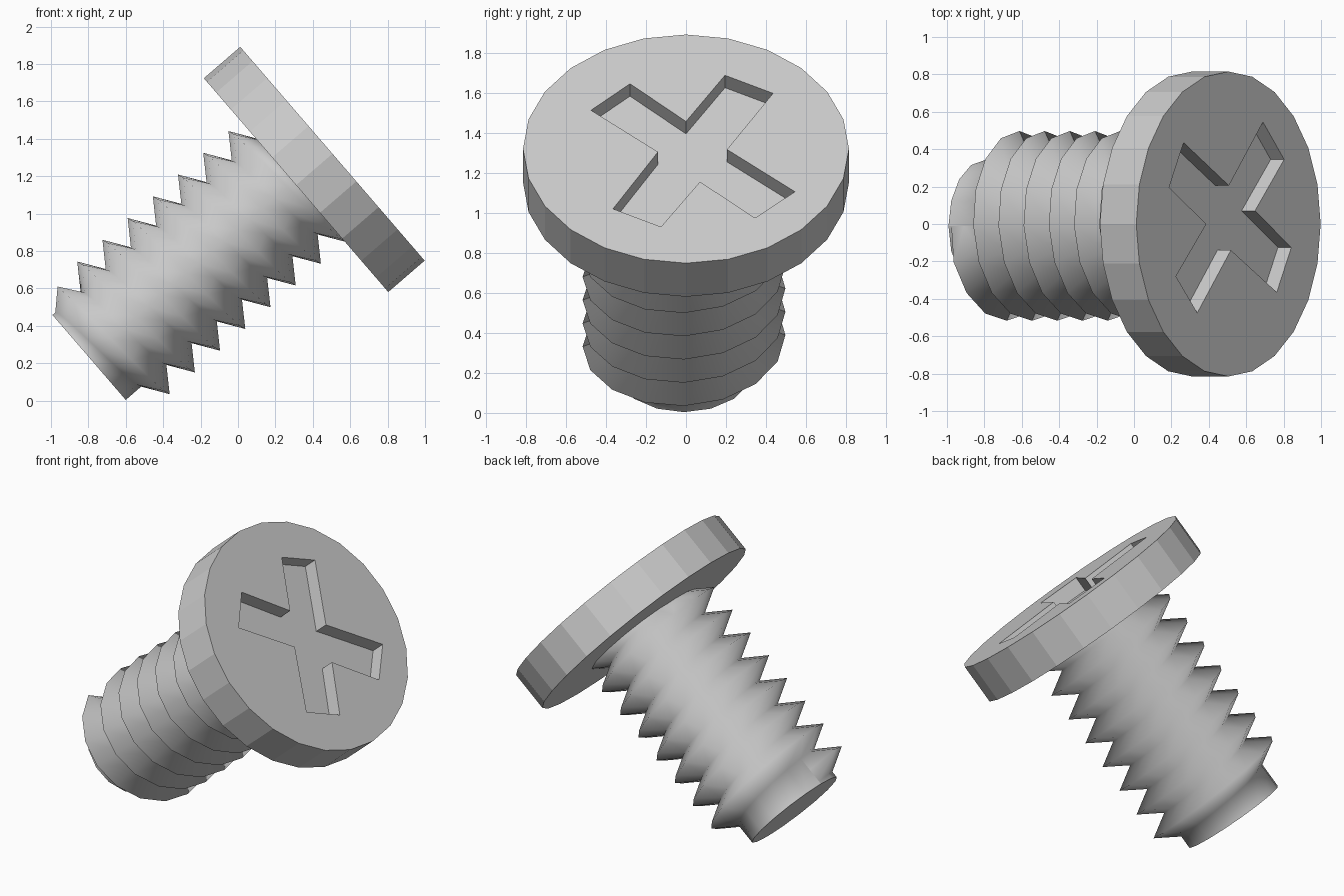
import bpy, bmesh
from math import sin, cos, pi
from mathutils import Matrix

if "Cube" in bpy.data.objects:
    bpy.data.objects.remove(bpy.data.objects["Cube"])

# Tilted screw frame: local Z is the screw axis, local X points down-right
TILT = Matrix(((0.653, 0, 0.757, 0), (0, 1, 0, 0), (-0.757, 0, 0.653, 0), (0, 0, 0, 1)))


def finish(bm, name):
    bmesh.ops.recalc_face_normals(bm, faces=bm.faces[:])
    mesh = bpy.data.meshes.new(name)
    bm.to_mesh(mesh)
    bm.free()
    ob = bpy.data.objects.new(name, mesh)
    ob.matrix_world = TILT
    bpy.context.collection.objects.link(ob)
    return ob


def prism(name, outline, z0, z1):
    bm = bmesh.new()
    low = [bm.verts.new((x, y, z0)) for x, y in outline]
    top = [bm.verts.new((x, y, z1)) for x, y in outline]
    bm.faces.new(low)
    bm.faces.new(top)
    n = len(outline)
    for i in range(n):
        j = (i + 1) % n
        bm.faces.new((low[i], low[j], top[j], top[i]))
    return finish(bm, name)


# Head: slightly oval disc with a cross recess
HX, HEAD_LOW, HEAD_TOP, SLOT = -0.67, 0.988, 1.245, 0.095
head = prism("head", [(HX + 0.755 * cos(2 * pi * i / 24), 0.815 * sin(2 * pi * i / 24))
                      for i in range(24)], HEAD_LOW, HEAD_TOP)
cross = [(-0.43, -0.28), (-0.255, -0.475), (0.02, -0.14), (0.396, -0.365), (0.515, -0.125),
         (0.217, 0.07), (0.456, 0.345), (0.283, 0.545), (0.004, 0.205), (-0.367, 0.435),
         (-0.486, 0.195), (-0.181, 0.0)]
cutter = prism("recess_cutter", [(HX + x, y) for x, y in cross], HEAD_TOP - SLOT, HEAD_TOP + 0.1)
cutter.hide_render = True
mod = head.modifiers.new("recess", 'BOOLEAN')
mod.operation = 'DIFFERENCE'
mod.solver = 'EXACT'
mod.object = cutter
bpy.context.view_layer.objects.active = head
bpy.ops.object.modifier_apply(modifier=mod.name)
bpy.data.objects.remove(cutter)

# Threaded shank: root and crest helices, 16 steps per turn
N, PITCH, START, END, LIMIT = 16, 0.178, -0.343, -0.452, 1.05
ROOT, CREST = (0.3, 0.352), (0.43, 0.507)
bm = bmesh.new()


def point(i, radii, z):
    t = pi + 2 * pi * i / N
    return bm.verts.new((-0.695 + radii[0] * cos(t), -0.01 + radii[1] * sin(t), min(z, LIMIT)))


steps = 8 * N
root = [point(i, ROOT, START + PITCH * (i / N - 0.5)) for i in range(steps + N + 1)]
crest = [point(i, CREST if i else ROOT, START + PITCH * i / N) for i in range(steps + 1)]
base = [point(i, ROOT, END) for i in range(N)]
for i in range(steps):
    bm.faces.new((root[i], root[i + 1], crest[i + 1], crest[i]))
    bm.faces.new((crest[i], crest[i + 1], root[i + N + 1], root[i + N]))
for i in range(N):
    bm.faces.new((base[i], base[(i + 1) % N], root[i + 1], root[i]))
for f in bm.faces:
    f.smooth = True
bm.faces.new(base[::-1])
shank = finish(bm, "threaded_shank")
